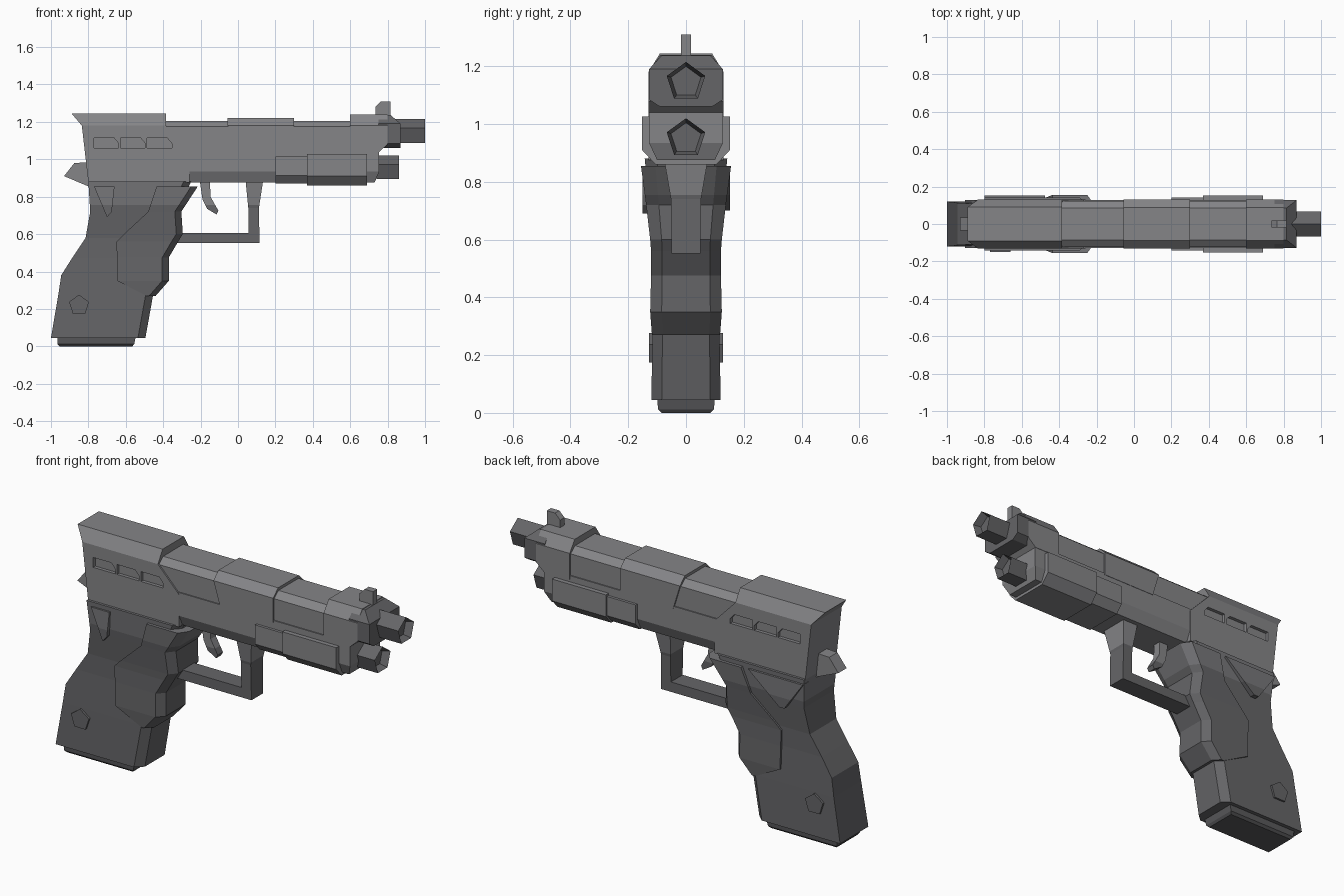
import bpy, bmesh, math
from mathutils import Vector

if "Cube" in bpy.data.objects:
    bpy.data.objects.remove(bpy.data.objects["Cube"], do_unlink=True)


def material(name, r, g, b):
    m = bpy.data.materials.new(name)
    m.use_nodes = True
    m.diffuse_color = (r, g, b, 1)
    bsdf = m.node_tree.nodes["Principled BSDF"]
    bsdf.inputs["Base Color"].default_value = (r, g, b, 1)
    bsdf.inputs["Roughness"].default_value = 0.7
    return m


light = material("light gray", 0.235, 0.235, 0.245)
mid = material("medium gray", 0.185, 0.185, 0.195)
dark = material("dark gray", 0.13, 0.13, 0.137)
black = material("charcoal", 0.10, 0.10, 0.105)
SPLIT = 0.755  # height where the lower parts turn darker


def finish(name, bm, mat, upper=None):
    """Make an object; with an upper material, faces above SPLIT take it."""
    if upper:
        bmesh.ops.bisect_plane(bm, geom=bm.verts[:] + bm.edges[:] + bm.faces[:],
                               plane_co=(0, 0, SPLIT), plane_no=(0, 0, 1))
    bmesh.ops.recalc_face_normals(bm, faces=bm.faces[:])
    mesh = bpy.data.meshes.new(name)
    mesh.materials.append(mat)
    if upper:
        mesh.materials.append(upper)
        for f in bm.faces:
            f.material_index = int(f.calc_center_median().z > SPLIT)
    bm.to_mesh(mesh)
    bm.free()
    obj = bpy.data.objects.new(name, mesh)
    bpy.context.collection.objects.link(obj)
    return obj


def loft(name, rows, mat, upper=None, nose=None):
    """Stack rows of (z, back x, front x, half width); nose = (length, width ratio)."""
    bm = bmesh.new()
    rings = []
    for z, x0, x1, w in rows:
        if nose:
            half = [(x0, w), (x1 - nose[0], w), (x1, w * nose[1])]
        else:
            half = [(x0, w), (x1, w)]
        loop = half + [(x, -y) for x, y in reversed(half)]
        rings.append([bm.verts.new((x, y, z)) for x, y in loop])
    for a, b in zip(rings, rings[1:]):
        for i in range(len(a)):
            j = (i + 1) % len(a)
            bm.faces.new((a[i], a[j], b[j], b[i]))
    bm.faces.new(rings[0])
    bm.faces.new(rings[-1])
    return finish(name, bm, mat, upper)


def plate(name, outline, y0, y1, mat, upper=None):
    """Extrude an x-z outline from y0 to y1."""
    bm = bmesh.new()
    face = bm.faces.new([bm.verts.new((x, y0, z)) for x, z in outline])
    out = bmesh.ops.extrude_face_region(bm, geom=[face])["geom"]
    verts = [v for v in out if isinstance(v, bmesh.types.BMVert)]
    bmesh.ops.translate(bm, verts=verts, vec=(0, y1 - y0, 0))
    return finish(name, bm, mat, upper)


def tube(name, x0, x1, z, r, mat):
    """Five-sided tube along x, hollow at the front end."""
    bm = bmesh.new()
    ring = [bm.verts.new((x1, r * math.sin(a), z + r * math.cos(a)))
            for a in (math.tau * i / 5 for i in range(5))]
    back = bm.faces.new(ring)
    out = bmesh.ops.extrude_face_region(bm, geom=[back])["geom"]
    bmesh.ops.translate(bm, verts=ring, vec=(x0 - x1, 0, 0))
    front = [f for f in out if isinstance(f, bmesh.types.BMFace)]
    bmesh.ops.recalc_face_normals(bm, faces=bm.faces[:])
    bmesh.ops.inset_region(bm, faces=front, thickness=r * 0.22)
    bmesh.ops.translate(bm, verts=front[0].verts[:], vec=(-0.04, 0, 0))
    return finish(name, bm, mat)


# Slide: rear block, main bar, raised sleeve and front block
rear = loft("slide_rear", [(0.875, -0.80, -0.26, 0.13), (1.05, -0.82, -0.26, 0.13),
                           (1.18, -0.835, -0.385, 0.13), (1.245, -0.89, -0.385, 0.09)], light)
loft("slide_bar", [(1.04, -0.30, 0.62, 0.122), (1.175, -0.42, 0.62, 0.122),
                   (1.205, -0.42, 0.62, 0.085)], light)
loft("slide_sleeve", [(1.05, -0.015, 0.30, 0.13), (1.18, -0.055, 0.30, 0.13),
                      (1.22, -0.055, 0.30, 0.088)], light)
loft("slide_front", [(1.04, 0.60, 0.755, 0.13), (1.08, 0.60, 0.80, 0.13),
                     (1.18, 0.60, 0.80, 0.13), (1.24, 0.60, 0.80, 0.088)], light)

# Three side slots cut into the rear block
for side in (-1, 1):
    for i in range(3):
        x = -0.77 + i * 0.142
        cutter = plate("slot_cutter", [(x, 1.06), (x + 0.132, 1.06), (x + 0.132, 1.085),
                                       (x + 0.108, 1.113), (x, 1.113)],
                       side * 0.112, side * 0.2, light)
        mod = rear.modifiers.new("slot", "BOOLEAN")
        mod.object = cutter
        mod.operation = "DIFFERENCE"
        mod.solver = "EXACT"
        bpy.context.view_layer.objects.active = rear
        bpy.ops.object.modifier_apply(modifier="slot")
        bpy.data.objects.remove(cutter, do_unlink=True)

# Muzzle, barrel and front sight
loft("muzzle_block", [(1.06, 0.75, 0.87, 0.09), (1.085, 0.75, 0.87, 0.128),
                      (1.19, 0.75, 0.87, 0.128), (1.237, 0.75, 0.815, 0.085)], dark)
tube("barrel", 0.84, 1.0, 1.145, 0.07, dark)
plate("front_sight", [(0.735, 1.23), (0.815, 1.23), (0.815, 1.31), (0.765, 1.31),
                      (0.735, 1.28)], -0.018, 0.018, light)

# Frame under the slide, with side panels and lower tube
loft("frame", [(0.875, -0.28, 0.73, 0.10), (0.935, -0.28, 0.755, 0.128),
               (1.06, -0.28, 0.755, 0.128)], light)
loft("rail_panel_rear", [(0.87, 0.20, 0.38, 0.105), (0.912, 0.20, 0.38, 0.142),
                         (1.015, 0.20, 0.38, 0.142)], light)
loft("rail_panel_front", [(0.86, 0.37, 0.69, 0.105), (0.91, 0.37, 0.69, 0.152),
                          (1.027, 0.37, 0.69, 0.152)], light)
tube("lower_tube_collar", 0.74, 0.80, 0.95, 0.062, dark)
tube("lower_tube", 0.74, 0.86, 0.95, 0.07, dark)

# Hammer
plate("hammer", [(-0.78, 0.855), (-0.80, 0.855), (-0.93, 0.91), (-0.875, 0.98),
                 (-0.78, 0.985)], -0.035, 0.035, light)

# Grip with raised front panel
loft("grip", [(0.045, -1.0, -0.495, 0.12), (0.28, -0.96, -0.453, 0.116),
              (0.38, -0.945, -0.40, 0.113), (0.475, -0.885, -0.39, 0.11),
              (0.58, -0.815, -0.33, 0.112), (0.72, -0.79, -0.33, 0.127),
              (0.88, -0.80, -0.25, 0.143)], dark, mid, nose=(0.04, 0.7))
loft("grip_front_panel", [(0.27, -0.49, -0.44, 0.118), (0.35, -0.645, -0.37, 0.124),
                          (0.475, -0.647, -0.37, 0.121), (0.56, -0.65, -0.32, 0.121),
                          (0.60, -0.61, -0.295, 0.124), (0.72, -0.48, -0.303, 0.138),
                          (0.855, -0.435, -0.215, 0.156)], dark, mid, nose=(0.035, 0.68))
loft("magazine_base", [(0.0, -0.955, -0.565, 0.085), (0.012, -0.965, -0.555, 0.097),
                       (0.06, -0.965, -0.545, 0.10)], black)

# Grip details: tapered side plates and five-sided buttons
plate("right_side_plate", [(-0.77, 0.855), (-0.66, 0.855), (-0.675, 0.72), (-0.70, 0.69)],
      -0.15, -0.10, dark, mid)
plate("left_side_plate", [(-0.80, 0.855), (-0.475, 0.855), (-0.66, 0.70), (-0.69, 0.70)],
      0.10, 0.152, dark, mid)
pentagon = [(-0.85 + 0.056 * math.sin(a), 0.22 + 0.056 * math.cos(a))
            for a in (math.tau * i / 5 for i in range(5))]
for label, side in (("right", -1), ("left", 1)):
    plate(label + "_grip_button", pentagon, side * 0.10, side * 0.128, dark)

# Trigger and its guard
plate("trigger", [(-0.205, 0.89), (-0.15, 0.89), (-0.147, 0.80), (-0.105, 0.725),
                  (-0.115, 0.705), (-0.165, 0.735), (-0.19, 0.785)], -0.022, 0.022, dark, light)
loft("guard_post", [(0.552, 0.055, 0.115, 0.05), (0.74, 0.055, 0.112, 0.052),
                    (0.89, 0.04, 0.135, 0.078)], dark, light)
loft("guard_bar", [(0.552, -0.35, 0.06, 0.05), (0.605, -0.35, 0.06, 0.05)], dark)
